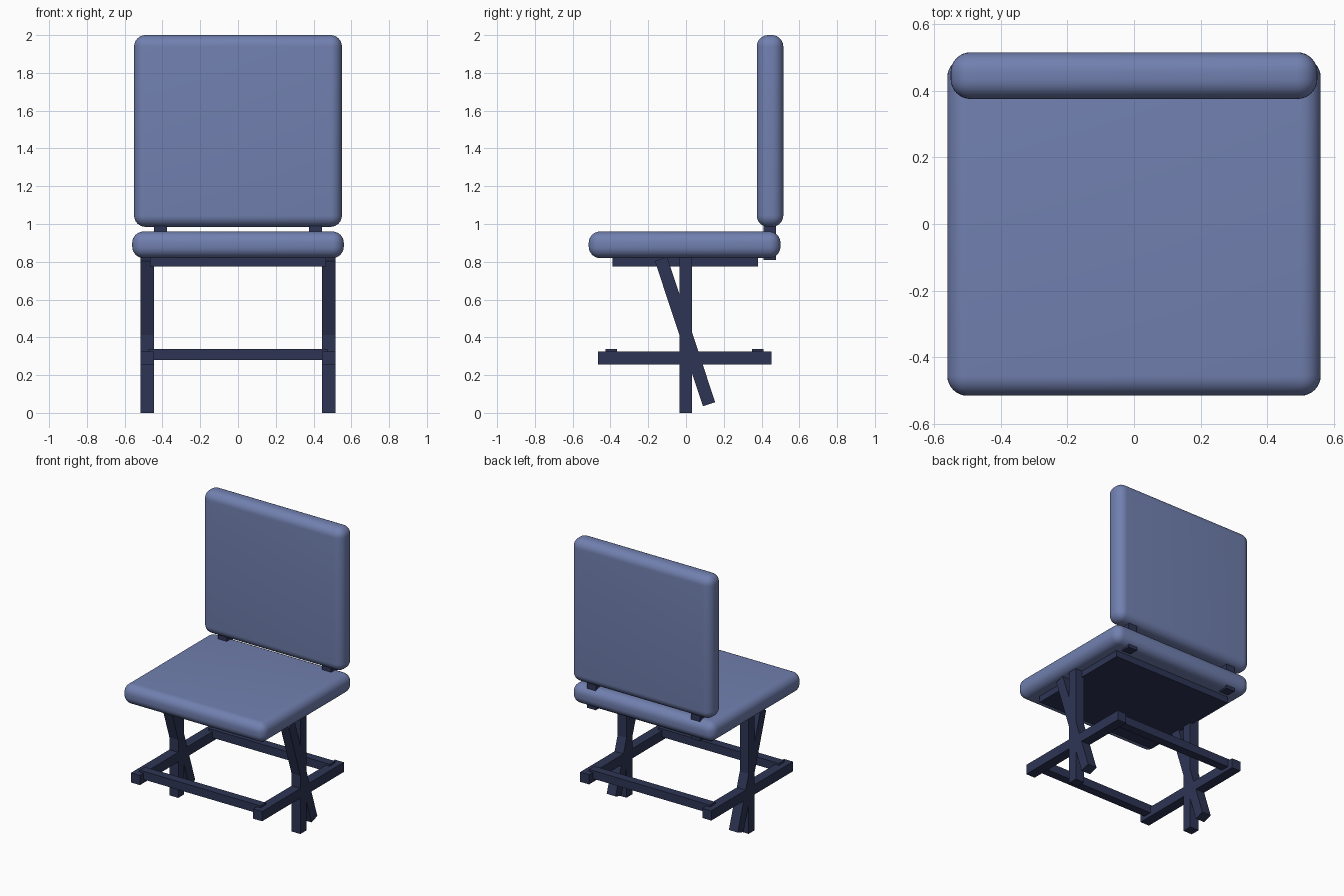
import bpy
import math

cube = bpy.data.objects.get("Cube")
if cube:
    bpy.data.objects.remove(cube, do_unlink=True)


def make_material(name, rgb):
    mat = bpy.data.materials.new(name)
    mat.use_nodes = True
    color = (*rgb, 1.0)
    mat.diffuse_color = color
    mat.node_tree.nodes["Principled BSDF"].inputs["Base Color"].default_value = color
    return mat


blue = make_material("slate blue upholstery", (0.165, 0.215, 0.43))
navy = make_material("dark navy frame", (0.027, 0.036, 0.09))


def box(name, x, y, z, mat, tilt=0.0):
    """Box spanning the (min, max) pairs, optionally tilted about its own x axis."""
    spans = (x, y, z)
    bpy.ops.mesh.primitive_cube_add(size=1, location=[(a + b) / 2 for a, b in spans])
    obj = bpy.context.object
    obj.name = name
    obj.scale = [b - a for a, b in spans]
    bpy.ops.object.transform_apply(location=False, rotation=False, scale=True)
    obj.rotation_euler.x = tilt
    obj.data.materials.append(mat)
    return obj


def cushion(name, x, y, z):
    """Padded slab with rounded edges."""
    obj = box(name, x, y, z, blue)
    bevel = obj.modifiers.new("rounded edges", "BEVEL")
    bevel.width = 0.06
    bevel.segments = 8
    bpy.ops.object.modifier_apply(modifier=bevel.name)
    bpy.ops.object.shade_smooth_by_angle(angle=math.radians(35))


# Cushions
cushion("seat", (-0.56, 0.56), (-0.515, 0.5), (0.82, 0.96))
cushion("backrest", (-0.55, 0.55), (0.375, 0.515), (0.985, 2.0))

# Panel under the seat
box("seat_panel", (-0.465, 0.465), (-0.39, 0.38), (0.775, 0.825), navy)

# Mirrored side frames
for side, sign in (("left", 1), ("right", -1)):
    leg_x = sorted((sign * 0.445, sign * 0.515))
    post_x = sorted((sign * 0.375, sign * 0.445))
    box(side + "_upright_leg", leg_x, (-0.035, 0.032), (0, 0.83), navy)
    box(side + "_slanted_leg", leg_x, (-0.039, 0.029), (0.025, 0.835), navy,
        tilt=math.atan2(0.255, 0.77))
    box(side + "_floor_rail", leg_x, (-0.465, 0.452), (0.255, 0.324), navy)
    box(side + "_back_post", post_x, (0.41, 0.477), (0.81, 1.05), navy)

# Crossbars joining the side rails
for name, y in (("front_crossbar", -0.395), ("back_crossbar", 0.38)):
    box(name, (-0.475, 0.475), (y - 0.03, y + 0.03), (0.28, 0.338), navy)
